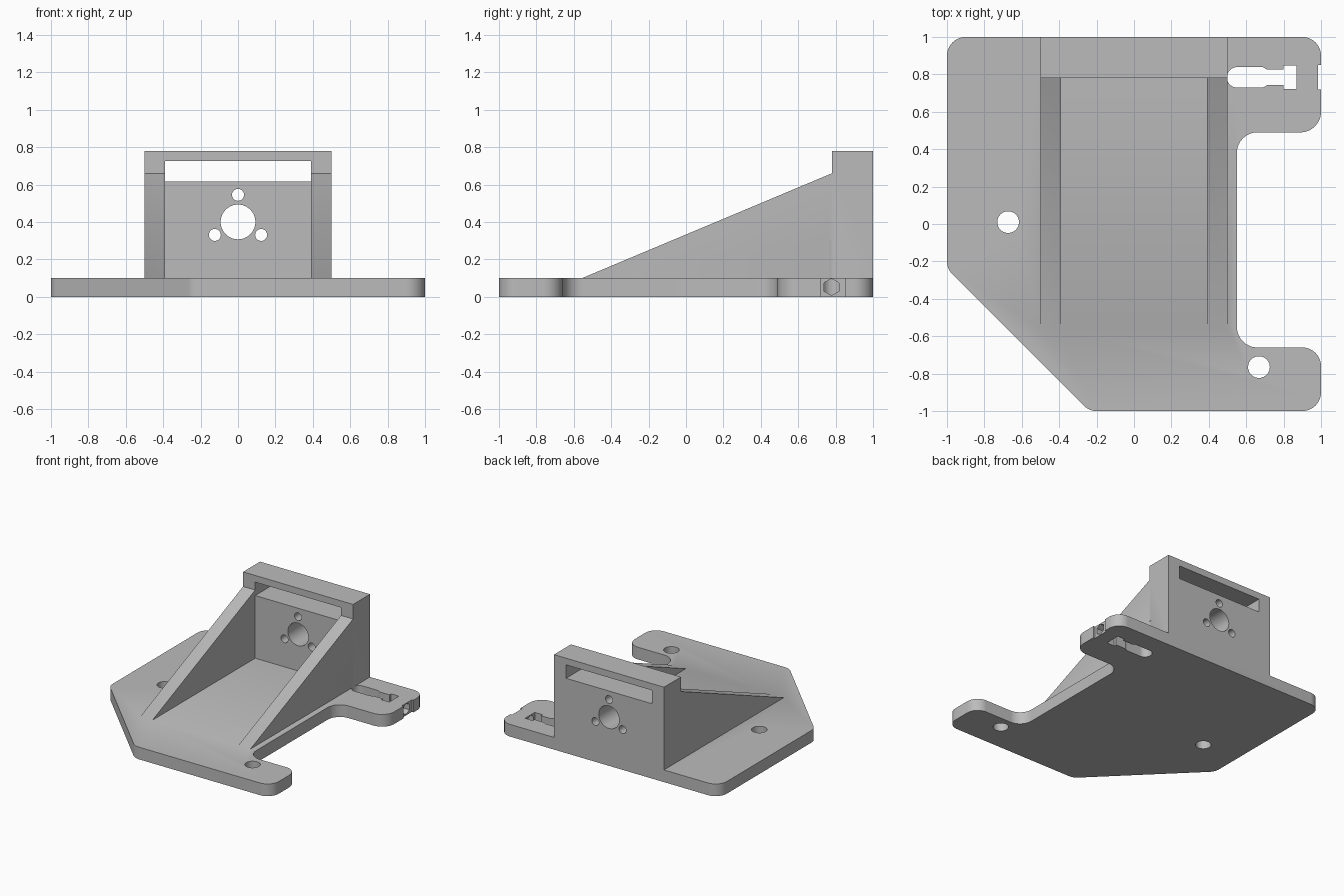
import bpy, bmesh, math
from mathutils import Vector

cube = bpy.data.objects.get("Cube")
if cube:
    bpy.data.objects.remove(cube, do_unlink=True)

grey = bpy.data.materials.new("plain grey")
grey.use_nodes = True
GREY = (0.5, 0.5, 0.5, 1)
grey.diffuse_color = GREY
grey.node_tree.nodes["Principled BSDF"].inputs["Base Color"].default_value = GREY

# How a profile (u, v) swept along w maps to x, y, z
AXES = {"x": lambda u, v, w: (w, u, v),
        "y": lambda u, v, w: (u, w, v),
        "z": lambda u, v, w: (u, v, w)}


def prism(name, points, axis, lo, hi):
    """Extrude a flat profile along an axis."""
    bm = bmesh.new()
    face = bm.faces.new([bm.verts.new(AXES[axis](p[0], p[1], lo)) for p in points])
    top = bmesh.ops.extrude_face_region(bm, geom=[face])["geom"]
    offset = Vector(AXES[axis](0, 0, hi - lo))
    bmesh.ops.translate(bm, vec=offset, verts=[g for g in top if isinstance(g, bmesh.types.BMVert)])
    bmesh.ops.recalc_face_normals(bm, faces=bm.faces)
    mesh = bpy.data.meshes.new(name)
    bm.to_mesh(mesh)
    bm.free()
    mesh.materials.append(grey)
    obj = bpy.data.objects.new(name, mesh)
    bpy.context.collection.objects.link(obj)
    return obj


def rounded(corners, steps=10):
    """Replace each (x, y, radius) corner with an arc."""
    out = []
    for i, (x, y, r) in enumerate(corners):
        p = Vector((x, y))
        if r == 0:
            out.append(p)
            continue
        d1 = (Vector(corners[i - 1][:2]) - p).normalized()
        d2 = (Vector(corners[(i + 1) % len(corners)][:2]) - p).normalized()
        half = d1.angle(d2) / 2
        centre = p + (d1 + d2).normalized() * r / math.sin(half)
        a = p + d1 * r / math.tan(half) - centre
        b = p + d2 * r / math.tan(half) - centre
        out += [centre + a.lerp(b, k / steps).normalized() * r for k in range(steps + 1)]
    return out


def circle(u, v, r, sides=40, turn=0.0):
    return [(u + r * math.cos(turn + math.tau * k / sides),
             v + r * math.sin(turn + math.tau * k / sides)) for k in range(sides)]


def rect(u0, u1, v0, v1):
    return [(u0, v0), (u1, v0), (u1, v1), (u0, v1)]


def combine(target, other, operation="DIFFERENCE"):
    """Apply a boolean and discard the tool object."""
    mod = target.modifiers.new("boolean", "BOOLEAN")
    mod.operation, mod.object, mod.solver = operation, other, "EXACT"
    bpy.context.view_layer.objects.active = target
    bpy.ops.object.modifier_apply(modifier=mod.name)
    bpy.data.objects.remove(other, do_unlink=True)


# Base plate with clipped corner and side cut-out
T = 0.1
plate = prism("mounting_bracket", rounded([
    (-1, 1, .1), (-1, -.24, .1), (-.24, -1, .1), (1, -1, .1), (1, -.66, .1),
    (.55, -.66, .11), (.55, .49, .11), (1, .49, .11), (1, 1, .1)]), "z", 0, T)

# Upright wall with sloping side gussets, hollowed between them
upright = prism("upright", [(-.555, .05), (-.555, T), (.78, .66), (.78, .78), (1, .78), (1, .05)],
                "x", -.5, .5)
combine(upright, prism("hollow", rect(-.39, .39, -1, .78), "z", 0, .9))
combine(plate, upright, "UNION")

# Wall openings: belt slot, shaft hole and three screw holes
combine(plate, prism("slot", rect(-.39, .39, .615, .725), "y", .5, 1.2))
combine(plate, prism("shaft_hole", circle(0, .4, .093), "y", .5, 1.2))
for k in range(3):
    a = math.radians(90 + 120 * k)
    screw = circle(.143 * math.cos(a), .402 + .143 * math.sin(a), .032, 24)
    combine(plate, prism("screw_hole", screw, "y", .5, 1.2))

# Plate bolt holes
for x, y in [(-.673, .01), (.668, -.765)]:
    combine(plate, prism("bolt_hole", circle(x, y, .058), "z", -.2, .3))

# Keyhole slot with nut pocket, edge notch and hexagonal tension bore
Y = .784
side = [(.69, .055, .03), (.712, .041, 0), (.8, .041, 0), (.8, .063, 0), (.87, .063, 0)]
keyhole = [(.497, Y - .055, .0549)] + [(x, Y - d, r) for x, d, r in side]
keyhole += [(x, Y + d, r) for x, d, r in reversed(side)] + [(.497, Y + .055, .0549)]
combine(plate, prism("keyhole", rounded(keyhole), "z", -.2, .3))
combine(plate, prism("notch", rect(.985, 1.1, Y - .066, Y + .066), "z", -.2, .3))
combine(plate, prism("tension_bore", circle(Y - .006, .052, .045, 6, math.pi / 2), "x", .84, 1.1))

# Smooth arcs, crisp edges
bpy.ops.object.select_all(action="DESELECT")
plate.select_set(True)
bpy.context.view_layer.objects.active = plate
bpy.ops.object.shade_smooth_by_angle(angle=math.radians(30))
